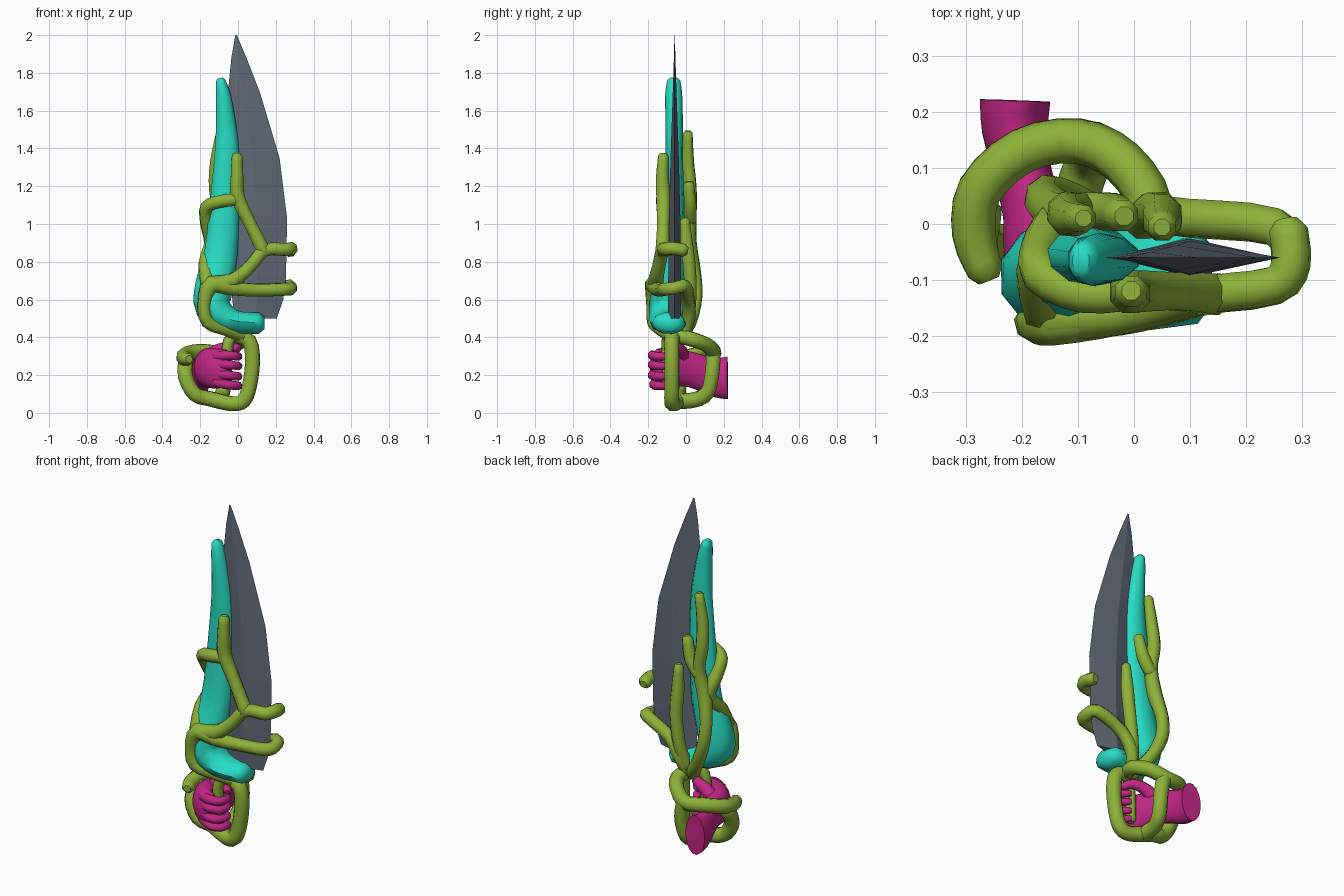
import bpy, bmesh, math
from mathutils import Vector


def paint(name, rgb):
    m = bpy.data.materials.new(name)
    m.diffuse_color = (*rgb, 1)
    return m


OLIVE = paint("olive", (0.27, 0.44, 0.04))
TEAL = paint("teal", (0.02, 0.72, 0.55))
MAGENTA = paint("magenta", (0.55, 0.02, 0.24))
SLATE = paint("slate", (0.12, 0.14, 0.18))


def finish(bm, name, mat, smooth=True):
    bmesh.ops.recalc_face_normals(bm, faces=bm.faces)
    me = bpy.data.meshes.new(name)
    bm.to_mesh(me)
    bm.free()
    ob = bpy.data.objects.new(name, me)
    me.materials.append(mat)
    bpy.context.collection.objects.link(ob)
    if smooth:
        bpy.ops.object.select_all(action='DESELECT')
        ob.select_set(True)
        bpy.context.view_layer.objects.active = ob
        bpy.ops.object.shade_smooth_by_angle(angle=math.radians(50))
    return ob


def loft(bm, rings):
    rows = [[bm.verts.new(p) for p in r] for r in rings]
    n = len(rows[0])
    for a, b in zip(rows, rows[1:]):
        for i in range(n):
            bm.faces.new((a[i], a[(i + 1) % n], b[(i + 1) % n], b[i]))
    bm.faces.new(rows[0][::-1])
    bm.faces.new(rows[-1])


def tube(bm, pts, r=0.036, ref=(0, 1, 0), sides=8, steps=3, flat_start=False):
    """Sweep an ellipse through points (x, y, z[, r_side[, r_ref]])."""
    full = []
    for p in pts:
        p = list(p)
        if len(p) == 3:
            p.append(r)
        if len(p) == 4:
            p.append(p[3])
        full.append(p)
    ext = [full[0]] + full + [full[-1]]
    path = []
    for k in range(1, len(ext) - 2):
        for s in range(steps):
            t = s / steps
            path.append([0.5 * (2 * b + (c - a) * t + (2 * a - 5 * b + 4 * c - d) * t * t
                                + (3 * b - a - 3 * c + d) * t ** 3)
                         for a, b, c, d in zip(*ext[k - 1:k + 3])])
    path.append(full[-1])
    cs = [Vector(p[:3]) for p in path]
    b = Vector(ref)
    rings = []

    def ring(c, n, b, ra, rb):
        return [c + n * ra * math.cos(2 * math.pi * (i + 0.5) / sides)
                + b * rb * math.sin(2 * math.pi * (i + 0.5) / sides) for i in range(sides)]

    for k, c in enumerate(cs):
        t = (cs[min(k + 1, len(cs) - 1)] - cs[max(k - 1, 0)]).normalized()
        b = b - t * b.dot(t)
        b.normalize()
        n = b.cross(t)
        ra, rb = path[k][3:]
        m = min(ra, rb)
        if k == 0 and not flat_start:
            rings.append(ring(c - t * m * 0.5, n, b, ra * 0.6, rb * 0.6))
        rings.append(ring(c, n, b, ra, rb))
        if k == len(cs) - 1:
            rings.append(ring(c + t * m * 0.5, n, b, ra * 0.6, rb * 0.6))
    loft(bm, rings)


# Blade: diamond cross-section (z, back edge x, cutting edge x, half thickness)
bm = bmesh.new()
rings = []
for z, x0, x1, h in [(0.5, -0.02, 0.205, 0.034), (0.6, -0.03, 0.24, 0.034), (0.72, -0.04, 0.254, 0.034),
                     (1.03, -0.05, 0.26, 0.03), (1.35, -0.055, 0.22, 0.022), (1.7, -0.053, 0.115, 0.01),
                     (1.88, -0.035, 0.045, 0.004), (2.0, -0.014, -0.006, 0.001)]:
    xm = x0 + (x1 - x0) * 0.48
    rings.append([(x0, -0.06, z), (xm, -0.06 - h, z), (x1, -0.06, z), (xm, -0.06 + h, z)])
loft(bm, rings)
finish(bm, "blade", SLATE, False)

# Blade spine, hooking forward under the blade heel
bm = bmesh.new()
tube(bm, [(-0.092, -0.065, 1.76, 0.026, 0.035), (-0.078, -0.065, 1.68, 0.042, 0.045),
          (-0.062, -0.062, 1.5, 0.058, 0.046), (-0.06, -0.062, 1.34, 0.07, 0.046),
          (-0.072, -0.06, 1.1, 0.082, 0.052), (-0.09, -0.065, 0.85, 0.092, 0.065),
          (-0.125, -0.085, 0.68, 0.105, 0.09), (-0.13, -0.095, 0.56, 0.1, 0.1),
          (-0.03, -0.095, 0.485, 0.065, 0.1), (0.11, -0.09, 0.475, 0.058, 0.088)], sides=10)
finish(bm, "blade_spine", TEAL)

# Branching vines wrapped over the spine and blade
bm = bmesh.new()
# lower front branch, around the cutting edge, back to the neck
tube(bm, [(0.04, -0.07, 0.4), (-0.06, -0.13, 0.44), (-0.16, -0.17, 0.48), (-0.178, -0.175, 0.58),
          (-0.14, -0.17, 0.68, 0.048), (-0.03, -0.16, 0.66, 0.04), (0.1, -0.13, 0.65), (0.25, -0.11, 0.655),
          (0.278, -0.06, 0.66), (0.25, -0.005, 0.67), (0.1, 0.01, 0.6), (0.03, 0.015, 0.5), (0.0, -0.02, 0.41)])
# upper front branch with the short edge prong
tube(bm, [(-0.15, -0.165, 0.68, 0.048), (-0.03, -0.16, 0.7, 0.042), (0.06, -0.145, 0.77), (0.14, -0.125, 0.86),
          (0.25, -0.11, 0.865), (0.28, -0.07, 0.87), (0.275, -0.01, 0.86)])
tube(bm, [(0.14, -0.125, 0.85, 0.04), (0.07, -0.12, 0.99), (0.0, -0.12, 1.14, 0.04), (-0.005, -0.125, 1.25),
          (-0.005, -0.12, 1.36, 0.03)])
# crossover around the spine
tube(bm, [(0.0, -0.12, 1.13), (-0.09, -0.125, 1.12), (-0.165, -0.09, 1.09), (-0.165, -0.04, 1.0),
          (-0.14, -0.005, 0.9, 0.042), (-0.175, -0.09, 0.79), (-0.155, -0.16, 0.67, 0.042)])
# back stem and its three spikes
tube(bm, [(-0.01, -0.04, 0.4, 0.042), (-0.08, 0.02, 0.48), (-0.145, 0.052, 0.62), (-0.16, 0.042, 0.76),
          (-0.13, 0.015, 0.91, 0.042), (-0.1, 0.022, 1.05), (-0.12, 0.022, 1.19), (-0.115, 0.01, 1.33, 0.034),
          (-0.092, 0.01, 1.48, 0.026)])
tube(bm, [(-0.1, 0.022, 1.02), (-0.045, 0.022, 1.1), (-0.02, 0.015, 1.21, 0.03)])
tube(bm, [(0.0, -0.01, 0.44), (0.03, 0.02, 0.58), (0.05, 0.02, 0.75), (0.05, 0.005, 0.88),
          (0.05, -0.005, 1.02, 0.026)])
finish(bm, "vine_wrap", OLIVE)

# Hand guard: front strut, bottom, side, and the arch over the wrist
bm = bmesh.new()
tube(bm, [(-0.02, -0.07, 0.41), (0.06, -0.075, 0.38), (0.077, -0.075, 0.27), (0.06, -0.075, 0.14),
          (0.03, -0.075, 0.065), (-0.03, -0.065, 0.048), (-0.15, -0.03, 0.075), (-0.23, -0.04, 0.1),
          (-0.278, -0.03, 0.19), (-0.275, 0.02, 0.28)], r=0.042)
tube(bm, [(0.0, -0.05, 0.41), (0.03, 0.03, 0.39), (-0.02, 0.11, 0.36), (-0.1, 0.148, 0.32),
          (-0.2, 0.13, 0.325), (-0.275, 0.06, 0.31), (-0.285, -0.02, 0.29), (-0.265, -0.085, 0.285, 0.034)],
     r=0.041, ref=(0, 0, 1))
tube(bm, [(-0.09, 0.145, 0.33), (-0.07, 0.14, 0.22), (-0.08, 0.115, 0.11), (-0.1, 0.05, 0.07),
          (-0.1, -0.04, 0.06)], r=0.041)
# grip running into the fist
tube(bm, [(0.0, -0.08, 0.42), (-0.05, -0.1, 0.38), (-0.06, -0.1, 0.26), (-0.06, -0.1, 0.16)], r=0.03)
finish(bm, "hand_guard", OLIVE)

# Forearm stub and palm
bm = bmesh.new()
tube(bm, [(-0.212, 0.22, 0.185, 0.064, 0.115), (-0.212, 0.17, 0.187, 0.06, 0.108),
          (-0.2, 0.1, 0.205, 0.052, 0.095), (-0.18, 0.02, 0.23, 0.055, 0.095),
          (-0.16, -0.07, 0.24, 0.07, 0.105), (-0.115, -0.135, 0.235, 0.055, 0.108),
          (-0.06, -0.155, 0.235, 0.035, 0.1)], ref=(0, 0, 1), sides=16, flat_start=True)
finish(bm, "forearm_and_palm", MAGENTA)

# Curled fingers
bm = bmesh.new()
for i, z in enumerate((0.15, 0.2, 0.255, 0.305)):
    d = 0.008 * (i in (1, 2, 3))
    tube(bm, [(-0.12, -0.15, 0.04 + z * 0.85, 0.03), (-0.06, -0.17 - d, z, 0.026),
              (-0.008, -0.15 - d, z - 0.005, 0.024), (0.0, -0.1, z - 0.008, 0.021), (-0.03, -0.07, z - 0.008, 0.018)],
         ref=(0, 0, 1))
finish(bm, "fingers", MAGENTA)

# Thumb
bm = bmesh.new()
tube(bm, [(-0.17, -0.02, 0.28, 0.045), (-0.11, -0.03, 0.33, 0.036), (-0.04, -0.05, 0.35, 0.028),
          (0.0, -0.1, 0.34, 0.022)], ref=(0, 0, 1))
finish(bm, "thumb", MAGENTA)
